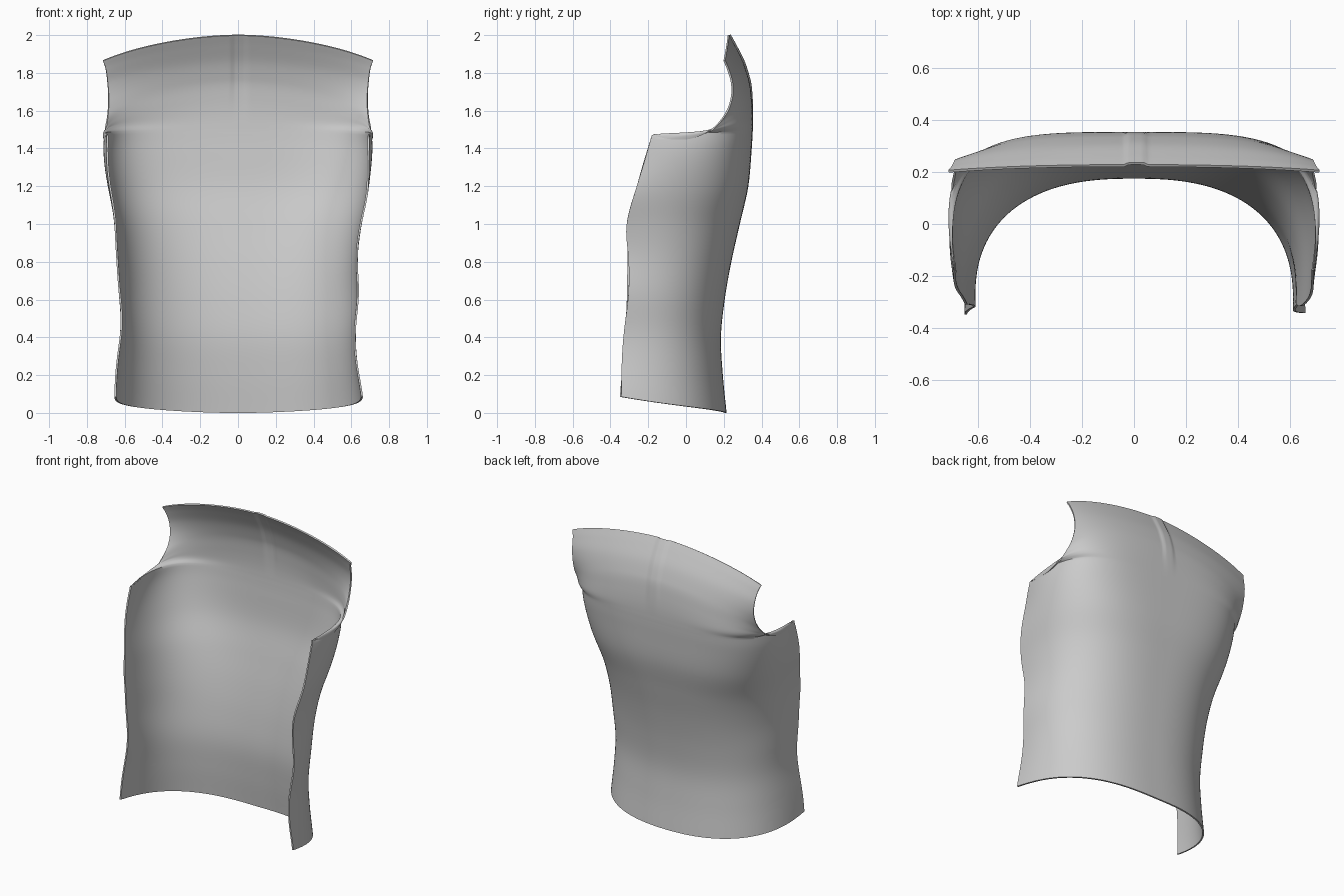
import bpy, bmesh
from math import sin, cos, radians, pi, exp

if "Cube" in bpy.data.objects:
    bpy.data.objects.remove(bpy.data.objects["Cube"])

# Half-rows from hem to shoulder:
# back y, back z, edge x, edge y, edge z, squareness, sweep angle
ROWS = [
    (.210, 0.00, .650, -.345, .085, 2.5, 90),
    (.190, 0.20, .632, -.335, .270, 2.5, 90),
    (.180, 0.40, .622, -.325, .450, 2.5, 90),
    (.200, 0.60, .628, -.310, .630, 2.5, 90),
    (.235, 0.80, .632, -.305, .810, 2.6, 90),
    (.280, 1.00, .652, -.310, .990, 2.8, 90),
    (.325, 1.20, .677, -.270, 1.17, 3.2, 90),
    (.343, 1.40, .690, -.210, 1.37, 3.6, 90),
    (.349, 1.50, .690, -.180, 1.47, 3.8, 90),
    (.350, 1.55, .703, -.090, 1.45, 3.8, 85),
    (.349, 1.60, .707, 0.020, 1.452, 3.6, 78),
    (.345, 1.66, .703, 0.130, 1.495, 3.4, 68),
    (.337, 1.73, .690, 0.205, 1.575, 3.2, 60),
    (.325, 1.78, .685, 0.240, 1.660, 3.0, 50),
    (.298, 1.86, .690, 0.243, 1.745, 2.8, 45),
    (.258, 1.94, .700, 0.222, 1.820, 2.5, 45),
    (.225, 2.00, .715, 0.203, 1.865, 2.2, 45),
]
SUB, HALF = 6, 60


def smooth(a, b, v):
    v = min(1, max(0, (v - a) / (b - a)))
    return v * v * (3 - 2 * v)


def blend(i, f):
    """Catmull-Rom blend between rows i and i+1."""
    last = len(ROWS) - 1
    out = []
    for k in range(7):
        b, c = ROWS[i][k], ROWS[i + 1][k]
        # the corner under the arm (row 8) stays crisp
        a = 2 * b - c if i in (0, 8) else ROWS[i - 1][k]
        d = 2 * c - b if i + 1 in (last, 8) else ROWS[i + 2][k]
        out.append(.5 * (2 * b + (c - a) * f + (2 * a - 5 * b + 4 * c - d) * f * f
                         + (3 * b - a - 3 * c + d) * f ** 3))
    return out


def super_point(angle, n):
    s, c = max(0, sin(angle)), max(0, cos(angle))
    r = (s ** n + c ** n) ** (-1 / n)
    return s * r, c * r


def surface(row, u):
    yb, zb, xe, ye, ze, n, sweep = row
    t, side = abs(u), (1 if u >= 0 else -1)
    end = radians(min(sweep, 90))
    s, c = super_point(t * end, n)
    s1, c1 = super_point(end, n)
    x = xe * s / s1 + .02 * exp(-((zb - 1.4) / .2) ** 2) * sin(pi * t ** 2.4)
    y = ye + (yb - ye) * (c - c1) / (1 - c1)
    z = zb + (ze - zb) * t ** 1.8
    # gentle uneven folds along the side edges
    low = 1 - smooth(1.1, 1.5, z)
    x += .007 * sin(11 * z + side) * t ** 5 * low
    y += .005 * sin(9 * z + 2 * side) * t ** 3 * low
    x *= side
    # shallow centre pleat below the neckline
    y += .008 * smooth(-.04, -.02, x) * (1 - smooth(.035, .055, x)) * smooth(1.5, 1.85, z)
    return x, y, z


# Back panel sheet
rows = [blend(i, j / SUB) for i in range(len(ROWS) - 1) for j in range(SUB)] + [ROWS[-1]]
bm = bmesh.new()
grid = [[bm.verts.new(surface(r, k / HALF)) for k in range(-HALF, HALF + 1)] for r in rows]
for lo, hi in zip(grid, grid[1:]):
    for k in range(2 * HALF):
        bm.faces.new((lo[k + 1], lo[k], hi[k], hi[k + 1]))
mesh = bpy.data.meshes.new("vest_back_panel")
bm.to_mesh(mesh)
bm.free()
panel = bpy.data.objects.new("vest_back_panel", mesh)
bpy.context.collection.objects.link(panel)

# Cloth thickness
solid = panel.modifiers.new("thickness", 'SOLIDIFY')
solid.thickness = .01
solid.offset = 0
bpy.context.view_layer.objects.active = panel
panel.select_set(True)
bpy.ops.object.modifier_apply(modifier=solid.name)
bpy.ops.object.shade_smooth_by_angle(angle=radians(40))
